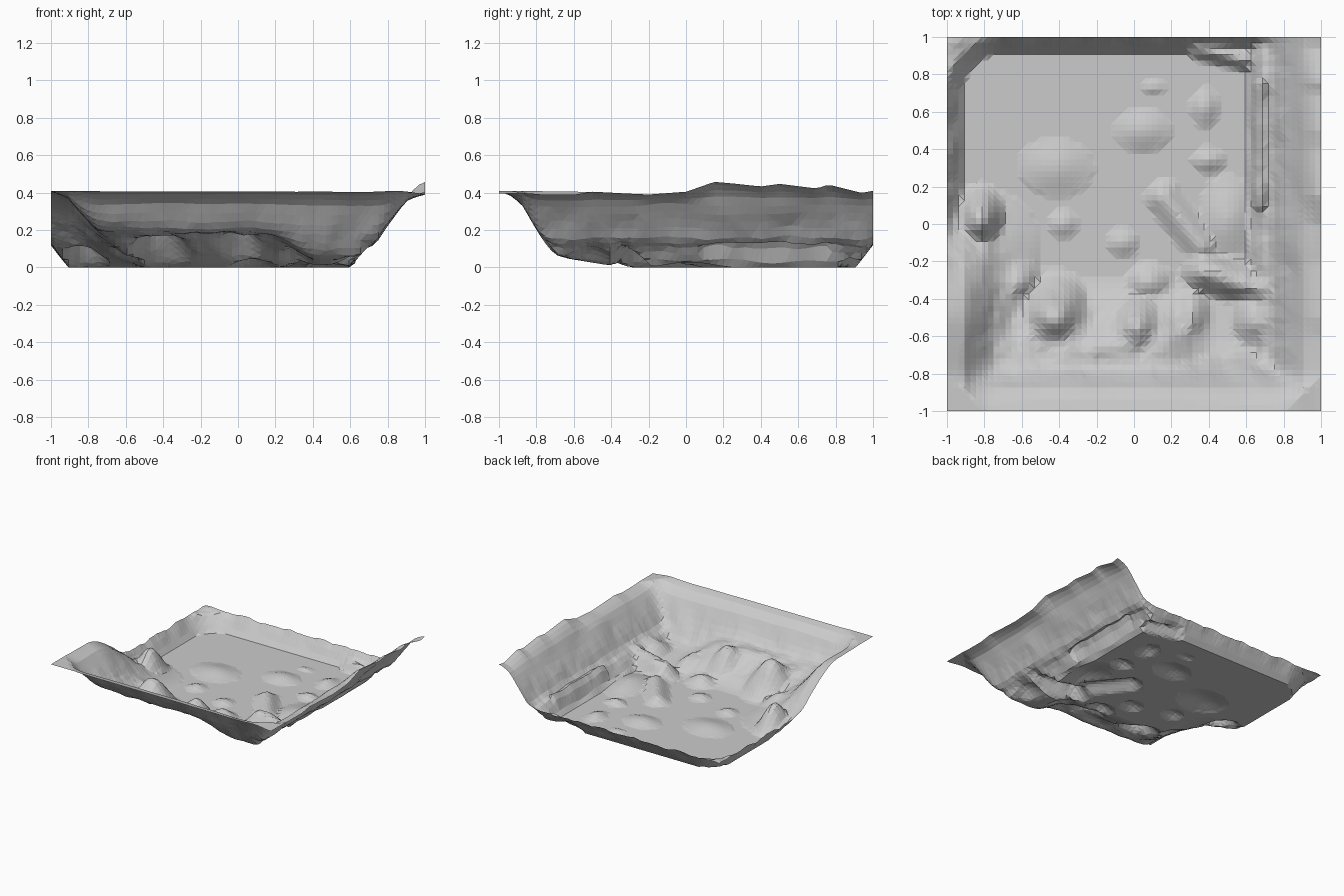
import bpy
import bmesh
from math import cos, hypot, pi
from mathutils import Vector, noise

CELLS = 64
RIM = 0.41


def interpolate(points, value):
    """Piecewise linear profile lookup."""
    if value <= points[0][0]:
        return points[0][1]
    for (a, low), (b, high) in zip(points, points[1:]):
        if value <= b:
            return low + (high - low) * (value - a) / (b - a)
    return points[-1][1]


def smooth_step(start, end, value):
    t = max(0.0, min(1.0, (value - start) / (end - start)))
    return t * t * (3 - 2 * t)


def mound(x, y, centre_x, centre_y, radius_x, radius_y, height):
    """Soft bell shaped hill on an elliptical base."""
    distance = hypot((x - centre_x) / radius_x, (y - centre_y) / radius_y)
    return height * (0.5 + 0.5 * cos(pi * distance)) if distance < 1 else 0.0


def ridge(x, y, start, end, width, height):
    """Soft crest that follows a straight line."""
    point, a, b = Vector((x, y)), Vector(start), Vector(end)
    along = b - a
    t = max(0.0, min(1.0, (point - a).dot(along) / along.length_squared))
    distance = (point - a - along * t).length / width
    return height * (0.5 + 0.5 * cos(pi * distance)) if distance < 1 else 0.0


# Cross-sections of the banks, as position and height
front_bank = [(-1, .405), (-.94, .39), (-.88, .34), (-.8, .21), (-.7, .07), (-.6, .03), (-.4, 0)]
right_bank = [(.6, 0), (.68, .11), (.74, .14), (.8, .23), (.9, .36), (.95, .39), (1, .405)]
left_bank = [(-1, .405), (-.9, .37), (-.8, .25), (-.74, .17), (-.6, .06), (-.5, 0)]
low_bank = [(0, .13), (.09, 0)]
crest = [(-.6, -.015), (-.5, 0), (-.2, -.015), (0, 0), (.15, .055), (.4, .028), (.5, .042),
         (.7, .018), (.76, .038), (.94, -.005), (1, .005)]

# Hills beside the banks, then shallow swells on the floor
hills = [
    (-.82, .02, .17, .22, .2), (-.62, -.3, .16, .18, .1),
    (-.42, -.5, .26, .28, .25), (.02, -.56, .22, .24, .23),
    (.08, -.32, .16, .14, .07), (.3, -.5, .16, .22, .11),
    (.5, .02, .2, .3, .05), (.64, -.52, .18, .25, .12),
    (-.42, .3, .26, .2, .035), (-.38, 0, .11, .1, .03),
    (.05, .5, .2, .15, .035), (.1, .73, .1, .06, .015),
    (.38, .62, .1, .14, .035), (.4, .34, .12, .09, .035), (-.06, -.1, .12, .1, .03),
]
ridges = [((.16, .14), (.36, -.12), .12, .055), ((.38, -.26), (.7, -.34), .15, .12),
          ((.68, .1), (.68, .75), .07, .14), ((.35, .94), (.6, .88), .08, .07)]


def terrain_height(x, y):
    wobble = 0.02 * noise.noise(Vector((x * 4, y * 4, 0)))
    # Low rim around the back, with a rounded corner
    edge = min(x + 1, 1 - y)
    if x < -.7 and y > .7:
        edge = .3 - hypot(x + .7, y - .7)
    low = interpolate(low_bank, edge + wobble * .2)
    # High banks; the left one fades away towards the back
    left = interpolate(left_bank, x + wobble) * smooth_step(.25, -.55, y)
    front = interpolate(front_bank, y + wobble * .5)
    right = interpolate(right_bank, x + wobble)
    # Rough apron at the foot of the front bank
    apron = .18 * smooth_step(-.26, -.7, y) * (1 - .75 * smooth_step(.15, .45, x))
    bumps = [mound(x, y, *hill) for hill in hills]
    bumps += [ridge(x, y, *line) for line in ridges]
    parts = [max(low, 0), left, front, right, apron] + bumps
    height = min(RIM, sum(part ** 5 for part in parts) ** (1 / 5))
    # Broken ground, fading out on the flat floor and at the rim
    rough = noise.noise(Vector((x * 7, y * 7, 3))) + .4 * noise.noise(Vector((x * 16, y * 16, 7)))
    height += .022 * rough * smooth_step(.02, .12, height) * smooth_step(.36, .16, height)
    # Uneven crest on the right rim
    height += interpolate(crest, y) * smooth_step(.85, 1, x)
    return height if height > .004 else 0.0


cube = bpy.data.objects.get("Cube")
if cube:
    bpy.data.objects.remove(cube, do_unlink=True)

stone = bpy.data.materials.new("grey_ground")
stone.use_nodes = True
colour = (.6, .6, .6, 1)
stone.diffuse_color = colour
shader = next(n for n in stone.node_tree.nodes if n.type == 'BSDF_PRINCIPLED')
shader.inputs["Base Color"].default_value = colour

# Ground sheet
mesh = bpy.data.meshes.new("terrain_basin")
bm = bmesh.new()
bmesh.ops.create_grid(bm, x_segments=CELLS, y_segments=CELLS, size=1)
for vertex in bm.verts:
    vertex.co.z = terrain_height(vertex.co.x, vertex.co.y)
bmesh.ops.triangulate(bm, faces=bm.faces[:])
bm.to_mesh(mesh)
bm.free()
mesh.materials.append(stone)
terrain = bpy.data.objects.new("terrain_basin", mesh)
bpy.context.collection.objects.link(terrain)
